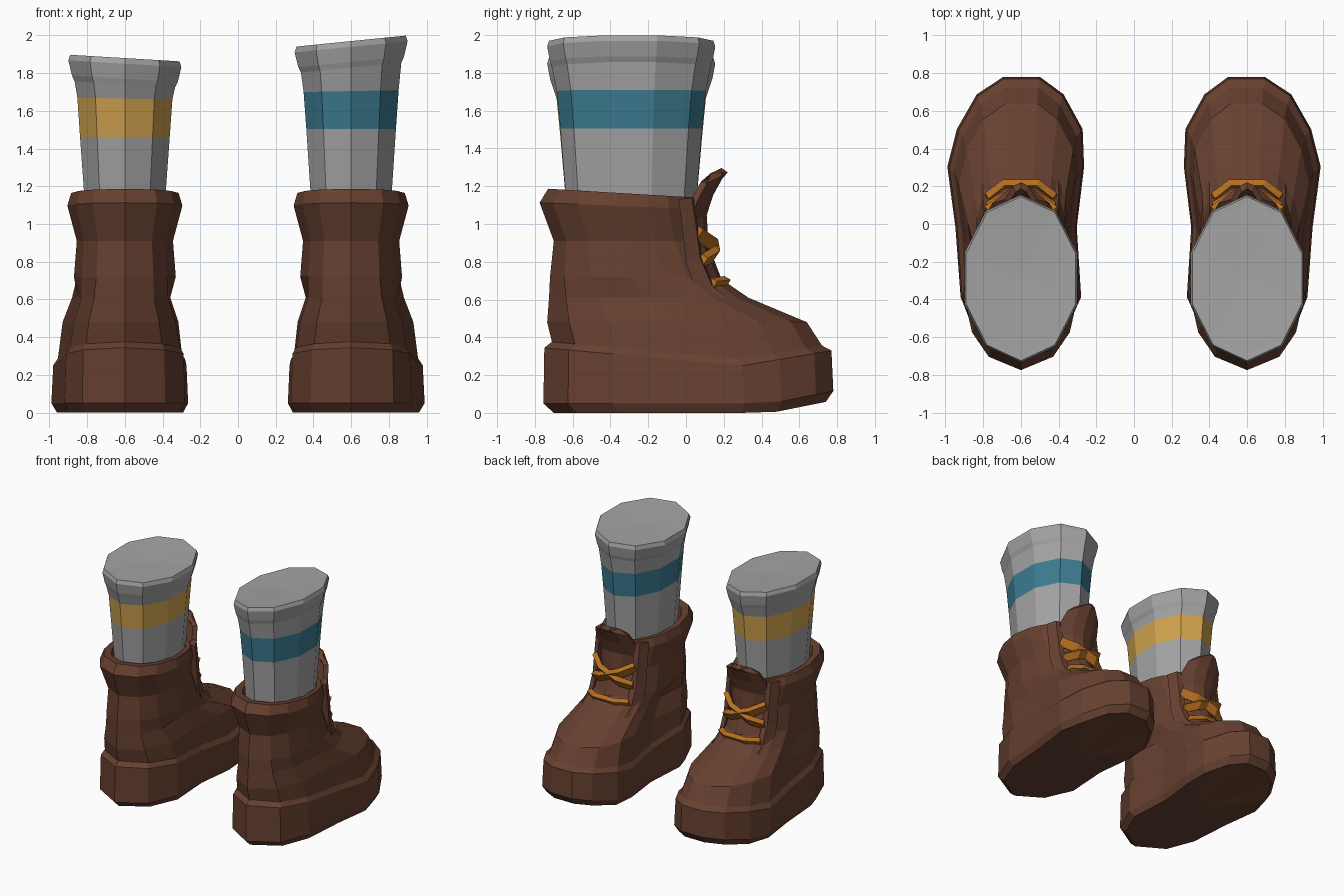
import bpy, bmesh, math
from mathutils import Vector

cube = bpy.data.objects.get("Cube")
if cube:
    bpy.data.objects.remove(cube)


def material(name, rgb):
    m = bpy.data.materials.new(name)
    m.use_nodes = True
    m.diffuse_color = (*rgb, 1)
    m.node_tree.nodes["Principled BSDF"].inputs["Base Color"].default_value = (*rgb, 1)
    return m


LEATHER = material("brown leather", (0.135, 0.052, 0.03))
WOOL = material("grey wool", (0.37, 0.37, 0.37))
BLUE = material("blue stripe", (0.045, 0.2, 0.28))
YELLOW = material("yellow stripe", (0.62, 0.36, 0.075))
LACE = material("orange lace", (0.46, 0.155, 0.014))


def loft(name, rows, side, mats, closed=False, tips=(None, None), thick=0, stripe=None):
    """Skin rows of points; side mirrors the part and moves it to its foot."""
    bm = bmesh.new()
    place = lambda p: bm.verts.new((side * (p[0] + 0.6), p[1], p[2]))
    grid = [[place(p) for p in row] for row in rows]
    n = len(grid[0])
    for r, (a, b) in enumerate(zip(grid, grid[1:])):
        for i in range(n if closed else n - 1):
            j = (i + 1) % n
            f = bm.faces.new((a[i], a[j], b[j], b[i]))
            f.material_index = int(r == stripe)
    for row, tip in zip((grid[0], grid[-1]), tips):
        if tip:
            c = place(tip)
            for i in range(n):
                bm.faces.new((row[i], row[(i + 1) % n], c))
    bmesh.ops.recalc_face_normals(bm, faces=bm.faces)
    mesh = bpy.data.meshes.new(name)
    bm.to_mesh(mesh)
    bm.free()
    for m in mats:
        mesh.materials.append(m)
    ob = bpy.data.objects.new(name, mesh)
    bpy.context.collection.objects.link(ob)
    if thick:
        mod = ob.modifiers.new("thickness", "SOLIDIFY")
        mod.thickness = thick
        mod.offset = 0
    return ob


# Outline templates: position along the foot, then width factors
ALONG = (0.085, 0.24, 0.48, 0.69, 0.82, 0.94, 1)
FOOT_OUT = (0.58, 0.82, 0.89, 1, 0.87, 0.6, 0.24)
FOOT_IN = (0.55, 0.82, 0.76, 0.86, 0.84, 0.58, 0.26)
SHAFT = (0.56, 0.85, 1, 0.94, 0.82, 0.56, 0.24)


def outline(back, front, width, height, shaft=False):
    out, inn = (SHAFT, SHAFT) if shaft else (FOOT_OUT, FOOT_IN)
    ys = [back + f * (front - back) for f in ALONG]
    pts = [(0, back)] + [(width * w, y) for w, y in zip(out, ys)]
    pts += [(-width * w, y) for w, y in reversed(list(zip(inn, ys)))]
    return [(x, y, height(y)) for x, y in pts]


def toe_lift(y):
    return max(0, y - 0.45) * 0.2


def sole_top(y):
    return 0.25 + (0.09 * (0.3 - y) if y < 0.3 else 0.17 * (y - 0.3))


def level(z, slope=0):
    return lambda y: z - slope * (y + 0.7)


def build_boot(side, tag):
    # Sole, upper and padded collar in one skin
    rows = [
        outline(-0.70, 0.74, 0.36, toe_lift),
        outline(-0.755, 0.78, 0.39, lambda y: 0.05 + toe_lift(y)),
        outline(-0.75, 0.77, 0.38, sole_top),
        outline(-0.71, 0.72, 0.355, lambda y: sole_top(y) + 0.035),
        outline(-0.735, 0.64, 0.33, level(0.48)),
        outline(-0.725, 0.33, 0.28, level(0.61)),
        outline(-0.72, 0.17, 0.27, level(0.72), True),
        outline(-0.70, 0.08, 0.255, level(0.91), True),
        outline(-0.775, 0.06, 0.305, level(1.11, 0.04), True),
        outline(-0.73, 0.04, 0.285, level(1.185, 0.06), True),
        outline(-0.66, 0.01, 0.24, level(1.18, 0.06), True),
        outline(-0.63, 0.0, 0.22, level(1.06), True),
    ]
    loft(tag + "_boot", rows, side, [LEATHER], True, ((0, 0, 0), None))

    # Raised eyelet flaps either side of the opening
    front = [(0.04, 1.14), (0.065, 0.98), (0.085, 0.82), (0.15, 0.67), (0.32, 0.535)]
    rear = [(-0.04, 1.13), (-0.02, 0.98), (0.0, 0.8), (0.06, 0.62), (0.29, 0.50)]
    for s, edge in ((1, "outer"), (-1, "inner")):
        rows = []
        for (y1, z1), (y2, z2) in zip(front, rear):
            rows.append([(s * 0.16, y1, z1), (s * 0.20, y1 - 0.01, z1),
                         (s * 0.235, y2, z2), (s * 0.17, y2, z2)])
        caps = [tuple(sum(c) / 4 for c in zip(*rows[k])) for k in (0, -1)]
        loft(f"{tag}_{edge}_flap", rows, side, [LEATHER], True, caps)

    # Curved tongue leaning forward at the top
    rows = []
    for y, z, w in ((0.17, 0.70, 0.13), (0.10, 0.88, 0.14), (0.09, 1.05, 0.15),
                    (0.125, 1.16, 0.17), (0.175, 1.25, 0.14), (0.205, 1.285, 0.07)):
        rows.append([(w * u, y - 0.08 * u * u, z - 0.03 * u * u)
                     for u in (-1, -0.5, 0, 0.5, 1)])
    loft(tag + "_tongue", rows, side, [LEATHER], thick=0.04)

    # Laces: one straight band below a crossed pair
    def lace(name, path, height):
        rows = [[(x, y - 0.02, z - height / 2), (x, y + 0.02, z + height / 2)]
                for x, y, z in path]
        loft(name, rows, side, [LACE], thick=0.04)

    lace(tag + "_lower_lace", [(-0.18, 0.13, 0.67), (-0.09, 0.2, 0.68),
                               (0.09, 0.2, 0.68), (0.18, 0.13, 0.67)], 0.07)
    for s, part in ((1, "rising"), (-1, "falling")):
        lace(f"{tag}_{part}_lace", [(-0.18 * s, 0.08, 0.80), (-0.08 * s, 0.145, 0.84),
                                    (0.08 * s, 0.135, 0.90), (0.18 * s, 0.06, 0.95)], 0.06)


def build_sock(side, tag, stripe_mat, drop, low, high, tilt):
    # Ten-sided sock with one stripe and a rolled rim
    sections = [(1.0, 0.215, 0.335, 0), (low, 0.25, 0.375, 0), (high, 0.265, 0.395, 0.02),
                (1.83 - drop, 0.28, 0.42, tilt), (1.86 - drop, 0.295, 0.43, tilt),
                (1.94 - drop, 0.315, 0.445, tilt), (1.97 - drop, 0.305, 0.435, tilt),
                (1.968 - drop, 0.275, 0.40, tilt)]
    rows = []
    for z, rx, ry, t in sections:
        ring = []
        for k in range(10):
            a = math.tau * k / 10
            x = rx * math.sin(a)
            ring.append((x, -0.29 + ry * math.cos(a), z + t * x))
        rows.append(ring)
    centre = (0, -0.29, 1.955 - drop)
    loft(tag + "_sock", rows, side, [WOOL, stripe_mat], True, (None, centre), stripe=1)


for side, tag in ((1, "left"), (-1, "right")):
    build_boot(side, tag)
build_sock(1, "left", BLUE, 0, 1.505, 1.705, 0.1)
build_sock(-1, "right", YELLOW, 0.09, 1.46, 1.665, 0.06)
